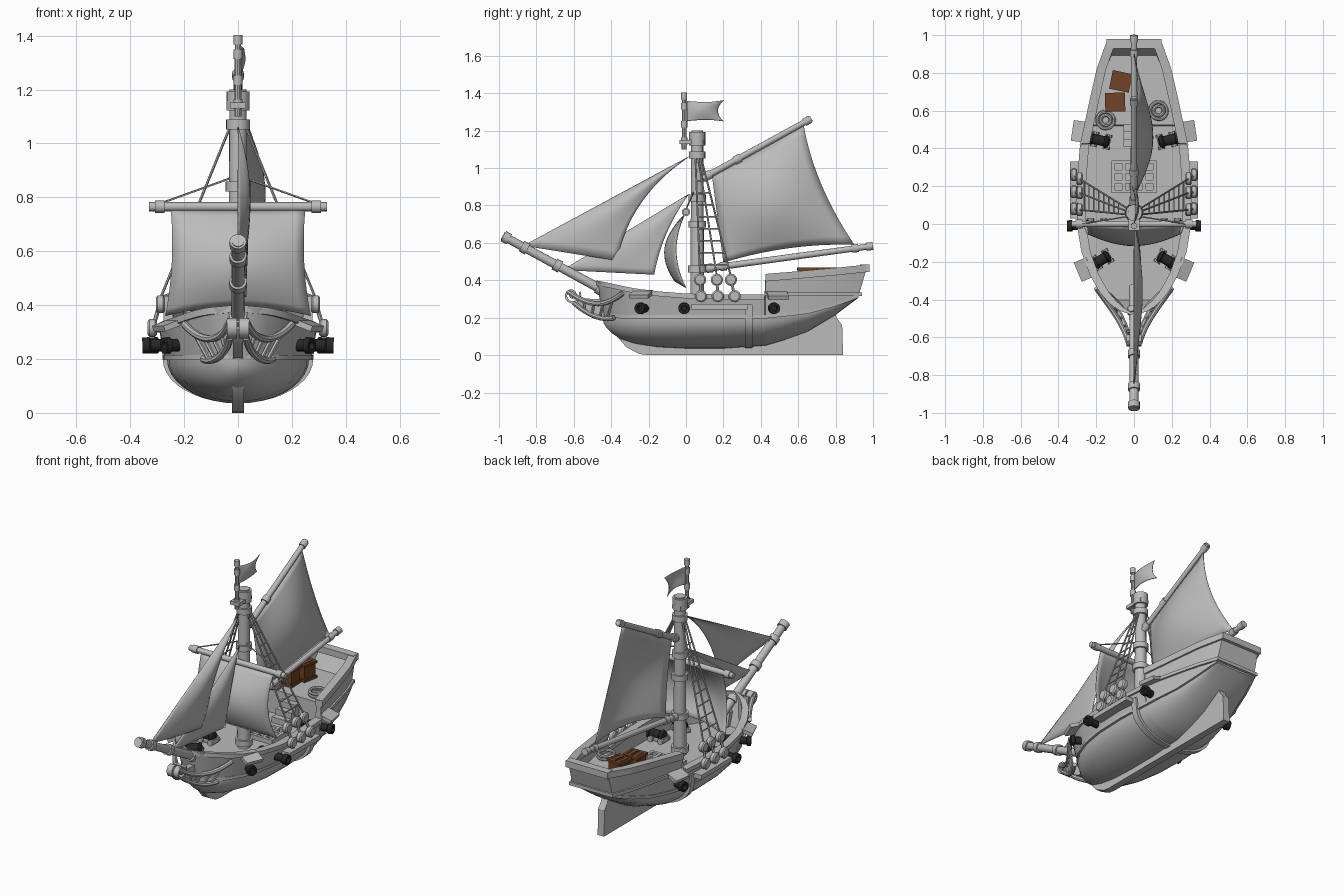
import bpy, bmesh, math
from math import sin, cos, pi
from mathutils import Vector, Euler
from mathutils.geometry import interpolate_bezier

if "Cube" in bpy.data.objects:
    bpy.data.objects.remove(bpy.data.objects["Cube"], do_unlink=True)

def material(name, rgb):
    m = bpy.data.materials.new(name)
    m.use_nodes = True
    m.diffuse_color = (*rgb, 1)
    m.node_tree.nodes["Principled BSDF"].inputs["Base Color"].default_value = (*rgb, 1)
    return m

GREY = material("pale grey", (0.5, 0.5, 0.5))
BLACK = material("gun black", (0.02, 0.02, 0.02))
BROWN = material("crate brown", (0.16, 0.055, 0.02))
made = []

def build(name, verts, faces, mat):
    bm = bmesh.new()
    vs = [bm.verts.new(v) for v in verts]
    for f in faces:
        bm.faces.new([vs[i] for i in f])
    bmesh.ops.remove_doubles(bm, verts=bm.verts, dist=1e-5)
    bmesh.ops.recalc_face_normals(bm, faces=bm.faces)
    me = bpy.data.meshes.new(name)
    bm.to_mesh(me)
    bm.free()
    me.materials.append(mat)
    ob = bpy.data.objects.new(name, me)
    bpy.context.collection.objects.link(ob)
    made.append(ob)
    return ob

def loft(name, rings, mat=GREY, caps=True):
    n = len(rings[0])
    faces = [(i*n+j, i*n+(j+1) % n, (i+1)*n+(j+1) % n, (i+1)*n+j)
             for i in range(len(rings)-1) for j in range(n)]
    if caps:
        faces += [tuple(range(n)), tuple(range((len(rings)-1)*n, len(rings)*n))]
    return build(name, [p for r in rings for p in r], faces, mat)

def circle(c, d, r, n):
    u = d.orthogonal().normalized()
    w = d.cross(u).normalized()
    return [c + u*r*cos(2*pi*k/n) + w*r*sin(2*pi*k/n) for k in range(n)]

def lathe(name, a, b, prof, mat=GREY, n=14):
    a, b = Vector(a), Vector(b)
    d = (b-a).normalized()
    return loft(name, [circle(a.lerp(b, t), d, r, n) for t, r in prof], mat)

def spar(name, a, b, r0, r1, collars=(), n=14):
    lathe(name, a, b, [(0, r0), (1, r1)], n=n)
    a, b = Vector(a), Vector(b)
    d = (b-a).normalized()
    for t in collars:
        c, r = a.lerp(b, t), (r0+(r1-r0)*t)*1.35
        lathe(name + "_collar", c-d*.018, c+d*.018, [(0, r), (1, r)])

def tube(name, pts, r, n=8):
    pts = [Vector(p) for p in pts]
    last = len(pts)-1
    rings = []
    for i, p in enumerate(pts):
        d = (pts[min(i+1, last)]-pts[max(i-1, 0)]).normalized()
        u = d.cross(Vector((.3, .2, 1))).normalized()
        w = d.cross(u)
        rings.append([p+u*r*cos(2*pi*k/n)+w*r*sin(2*pi*k/n) for k in range(n)])
    return loft(name, rings)

def box(name, size, loc, rot=(0, 0, 0), mat=GREY):
    e = Euler(rot).to_matrix()
    vs = [Vector(loc)+e @ Vector((x*size[0]/2, y*size[1]/2, z*size[2]/2))
          for z in (-1, 1) for x, y in ((-1, -1), (1, -1), (1, 1), (-1, 1))]
    return loft(name, [vs[:4], vs[4:]], mat)

# Hull stations: y, rail half width, wale half width, rail z, wale z, bottom z, deck z, rail rake
ROWS = [(-.44, .012, .01, .395, .21, .17, .39, -.04), (-.425, .075, .05, .39, .207, .145, .38, -.035),
        (-.40, .12, .085, .385, .205, .12, .215, -.025), (-.35, .175, .14, .37, .2, .085, .215, -.01),
        (-.27, .225, .195, .352, .2, .06, .215, 0), (-.15, .27, .24, .337, .2, .042, .215, 0),
        (0, .295, .265, .325, .2, .035, .215, 0), (.2, .295, .272, .32, .2, .035, .215, 0),
        (.42, .277, .262, .32, .2, .05, .215, 0), (.425, .276, .261, .43, .2, .05, .215, 0),
        (.52, .255, .245, .438, .21, .078, .215, 0), (.525, .254, .244, .438, .21, .08, .36, 0),
        (.65, .225, .215, .45, .225, .125, .36, .01), (.8, .188, .178, .465, .265, .215, .36, .025),
        (.88, .155, .155, .474, .295, .275, .36, .035), (.92, .135, .14, .48, .31, .305, .475, .05)]

def at(y):
    for p, q in zip(ROWS, ROWS[1:]):
        if y <= q[0]:
            t = max(0, (y-p[0])/(q[0]-p[0]))
            return [a+(b-a)*t for a, b in zip(p, q)]
    return list(ROWS[-1])

def side(y, z):
    _, wr, ww, zr, zw, *_r, dy = at(y)
    t = min(1, max(0, (z-zw)/(zr-zw)))
    return ww+(wr-ww)*t, y+dy*t

def section(row):
    y, wr, ww, zr, zw, zb, zd, dy = row
    wl, wi = ww*.97, max(wr-.035, .003)
    half = [(wl*sin(k*pi/18), zw-(zw-zb)*cos(k*pi/18)) for k in range(10)]
    half += [(ww, zw), (wr, zr), (wi, zr), (wi, zd), (0, zd)]
    half += [(-x, z) for x, z in half[-2:0:-1]]
    return [(x, y+dy*max(0, (z-zw)/(zr-zw)), z) for x, z in half]

loft("hull", [section(r) for r in ROWS])

# Keel with rudder
keel = [(-.455, .3), (-.44, .22), (-.385, .12), (-.32, .043), (-.25, .006), (-.2, 0), (.84, 0), (.835, .16),
        (.805, .2), (.79, .26), (.7, .2), (.5, .1), (.3, .06), (-.2, .06), (-.36, .14), (-.4, .3)]
loft("keel", [[(x, y, z) for y, z in keel] for x in (-.022, .022)])

# Rails and mouldings that follow the hull
def strip(name, y0, y1, low, high, inn, out):
    for s in (-1, 1):
        rings = []
        for i in range(31):
            y = y0+(y1-y0)*i/30
            lo, hi = low(y), high(y)
            x, yy = side(y, (lo+hi)/2)
            a, b = s*max(x-inn, 0), s*(x+out)
            rings.append([(a, yy, lo), (b, yy, lo), (b, yy, hi), (a, yy, hi)])
        loft(name, rings)

rail = lambda y: at(y)[3]
strip("main_rail", -.44, .419, lambda y: rail(y)-.022, lambda y: rail(y)+.004, .038, .01)
strip("castle_rail", .426, .92, lambda y: rail(y)-.036, lambda y: rail(y)+.004, .04, .01)
strip("castle_moulding", .42, .92, lambda y: .315, lambda y: .335, .01, .012)
strip("wale", -.43, .92, lambda y: at(y)[4]-.004, lambda y: at(y)[4]+.014, .01, .006)
box("transom_rail", (.29, .05, .04), (0, .955, .464))
box("transom_moulding", (.3, .03, .02), (0, .925, .325))

# Band around the lower hull
_, _, bw, _, bz, bb, *_ = at(.33)
path = [(bw+.006, .27)] + [(bw*cos(t*pi/20), bz-(bz-bb)*sin(t*pi/20)) for t in range(21)] + [(-bw-.006, .27)]
loft("hull_band", [[(x*k, y, bz+(z-bz)*(k if z < bz else 1)) for k, y in
                    ((.95, .315), (1.05, .315), (1.05, .355), (.95, .355))] for x, z in path])

# Mast, flagpole, spars
spar("mast", (0, .06, .2), (0, .06, 1.2), .038, .032, (.05, .26, .5, .64, .87, .94, .975))
box("mast_cap", (.06, .13, .022), (0, .03, 1.14))
spar("flagpole", (0, -.01, 1.1), (0, -.01, 1.4), .013, .012, (.15, .45, .77, .95), 10)
spar("bowsprit", (0, -.33, .285), (0, -.98, .638), .026, .023, (.2, .55, .82, .97))
spar("gaff", (0, .09, .945), (0, .67, 1.265), .018, .016, (.05, .32, .96))
spar("boom", (0, .09, .46), (0, .995, .583), .018, .016, (.04, .12, .9, .985))
spar("yard", (-.33, 0, .765), (.33, 0, .765), .017, .017, (.06, .94))

# Sails as curved patches: a-b head, d-c foot
def sail(name, a, b, c, d, ab, bc, dc, ad, belly, n=14):
    a, b, c, d, ab, bc, dc, ad, belly = map(Vector, (a, b, c, d, ab, bc, dc, ad, belly))
    hump = lambda t: 4*t*(1-t)
    verts = []
    for i in range(n+1):
        for j in range(n+1):
            u, v = i/n, j/n
            p = a.lerp(b, u).lerp(d.lerp(c, u), v)
            p += (ab*(1-v)+dc*v)*hump(u) + (ad*(1-u)+bc*u)*hump(v)
            verts.append(p+belly*sin(pi*u)*sin(pi*v))
    m = n+1
    faces = [(i*m+j, i*m+j+1, (i+1)*m+j+1, (i+1)*m+j) for i in range(n) for j in range(n)]
    ob = build(name, verts, faces, GREY)
    sol = ob.modifiers.new("cloth", "SOLIDIFY")
    sol.thickness = .004
    sol.offset = 0

O = (0, 0, 0)
sail("square_sail", (-.25, -.005, .755), (.25, -.005, .755), (.27, 0, .36), (-.27, 0, .36),
     O, (-.015, -.05, 0), (0, -.06, .035), (.015, -.05, 0), (0, -.03, 0))
sail("spanker_sail", (0, .14, .955), (0, .63, 1.225), (0, .9, .59), (0, .2, .495),
     O, (.02, -.04, 0), (.03, 0, .03), (.01, 0, 0), (.07, 0, 0))
sail("outer_jib", (0, .015, 1.06), (0, .015, 1.06), (.02, -.37, .505), (0, -.87, .585),
     O, (.015, -.06, .035), (.01, 0, 0), O, (.025, 0, 0))
sail("inner_jib", (0, .015, .86), (0, .015, .86), (.03, -.17, .43), (0, -.66, .455),
     O, (.01, -.025, .01), O, O, (.02, 0, 0))
sail("flag", (0, .005, 1.36), (.01, .2, 1.362), (-.01, .2, 1.25), (0, .005, 1.25),
     (.015, 0, -.008), (0, -.03, 0), (.015, 0, .008), O, (.01, 0, 0))

for s in (-1, 1):
    # Channel, deadeyes, shrouds and ratlines
    box("channel", (.065, .3, .028), (s*.305, .18, .258))
    feet = [Vector((s*.29, y, .42)) for y in (.075, .165, .24)]
    for k, foot in enumerate(feet):
        y = .08+k*.09
        for x, yy, z in ((.318, y, .315), (.288, foot.y, .403)):
            lathe("deadeye", (s*(x-.017), yy, z), (s*(x+.017), yy, z),
                  [(0, .025), (.2, .033), (.8, .033), (1, .025)])
        spar("lanyard", (s*.318, y, .31), (s*.288, foot.y, .41), .008, .008, n=6)
    heads = [Vector((s*.03, .05+k*.015, 1.06)) for k in range(3)]
    for f, h in zip(feet, heads):
        spar("shroud", f, h, .005, .005, n=6)
    for i in range(1, 9):
        for k in (0, 1):
            spar("ratline", feet[k].lerp(heads[k], i*.1), feet[k+1].lerp(heads[k+1], i*.1), .004, .004, n=5)
    spar("yard_lift", (s*.03, .04, .87), (s*.28, 0, .78), .004, .004, n=5)

    # Guns on wheeled carriages
    for b, m in (((.13, -.165), (.275, -.25)), ((.15, -.01), (.355, -.01)), ((.13, .432), (.325, .475))):
        p, q = Vector((s*b[0], b[1], .255)), Vector((s*m[0], m[1], .25))
        lathe("gun_barrel", p, q, [(0, .012), (.03, .03), (.1, .036), (.14, .028), (.45, .028), (.46, .033), (.53, .033),
                                   (.54, .024), (.84, .023), (.87, .032), (1, .03), (1, .016), (.9, .014)], BLACK, 12)
        d = (q-p).normalized()
        ang = math.atan2(d.y, d.x)
        c = p+d*.045
        box("gun_carriage", (.1, .05, .03), (c.x, c.y, .236), (0, 0, ang))
        w = Vector((-d.y, d.x, 0)).normalized()
        for e in (-.035, .035):
            for f in (-1, 1):
                h = Vector((c.x, c.y, .232))+d*e+w*f*.025
                lathe("carriage_wheel", h, h+w*f*.015, [(0, .018), (1, .018)], n=10)
    # Gun port lids
    box("bow_port_lid", (.075, .11, .022), (s*.262, -.24, .325), (0, s*.35, -s*.4))
    box("stern_port_lid", (.075, .11, .022), (s*.288, .49, .318), (0, s*.35, s*.15))

    # Head rails with balusters and scroll
    curves = []
    for pts in (((.2, -.34, .33), (.13, -.44, .25), (.06, -.52, .26), (.03, -.63, .34)),
                ((.13, -.385, .2), (.09, -.45, .18), (.04, -.53, .22), (.03, -.6, .28))):
        c = interpolate_bezier(*[Vector((s*x, y, z)) for x, y, z in pts], 12)
        tube("head_rail", c, .014)
        curves.append(c)
    for k in (2, 4, 6, 8):
        spar("head_baluster", curves[0][k], curves[1][k], .008, .008, n=6)
    rings = []
    for k in range(25):
        t, r = .4-k*.42, .052-k*.0017
        rings.append([(s*x, -.61+q*cos(t), .32+q*sin(t)) for x, q in
                      ((.004, r-.012), (.04, r-.012), (.04, r), (.004, r))])
    loft("head_scroll", rings)

    # Coiled ropes on the aft deck
    cx, cy = (.13, .6) if s > 0 else (-.15, .55)
    for r, z in ((.045, .37), (.045, .388), (.026, .37)):
        tube("rope_coil", [(cx+r*cos(a*pi/10), cy+r*sin(a*pi/10), z) for a in range(21)], .01)

# Stem knee under the bowsprit
knee = [(-.4, .3), (-.43, .2), (-.5, .22), (-.57, .27), (-.6, .31), (-.5, .3)]
loft("stem_knee", [[(x, y, z) for y, z in knee] for x in (-.018, .018)])

# Hatch grating
for x in range(5):
    box("hatch_bar", (.018, .17, .03), ((x-2)*.055, .25, .23))
for y in range(4):
    box("hatch_crossbar", (.24, .018, .028), (0, .172+y*.052, .23))

# Steps up to the aft deck
for k in range(3):
    box("deck_step", (.11, .04, .036*(k+1)), (0, .43+k*.038, .215+.018*(k+1)))

# Crates
for x, y, a in ((-.07, .755, -.2), (-.1, .645, .03)):
    box("crate", (.09, .085, .1), (x, y, .412), (0, 0, a), BROWN)
    e = Euler((0, 0, a)).to_matrix()
    for i in (-1, 1):
        for z in (.368, .46):
            for off, size in (((0, i*.042, 0), (.1, .016, .016)), ((i*.045, 0, 0), (.016, .1, .016))):
                p = e @ Vector(off)
                box("crate_slat", size, (x+p.x, y+p.y, z), (0, 0, a), BROWN)
        p = e @ Vector((i*.02, 0, 0))
        box("crate_lid_board", (.025, .084, .012), (x+p.x, y+p.y, .462), (0, 0, a), BROWN)

# Smooth shading with sharp edges kept
bpy.ops.object.select_all(action="DESELECT")
for ob in made:
    ob.select_set(True)
bpy.context.view_layer.objects.active = made[0]
bpy.ops.object.shade_smooth_by_angle(angle=math.radians(35))
